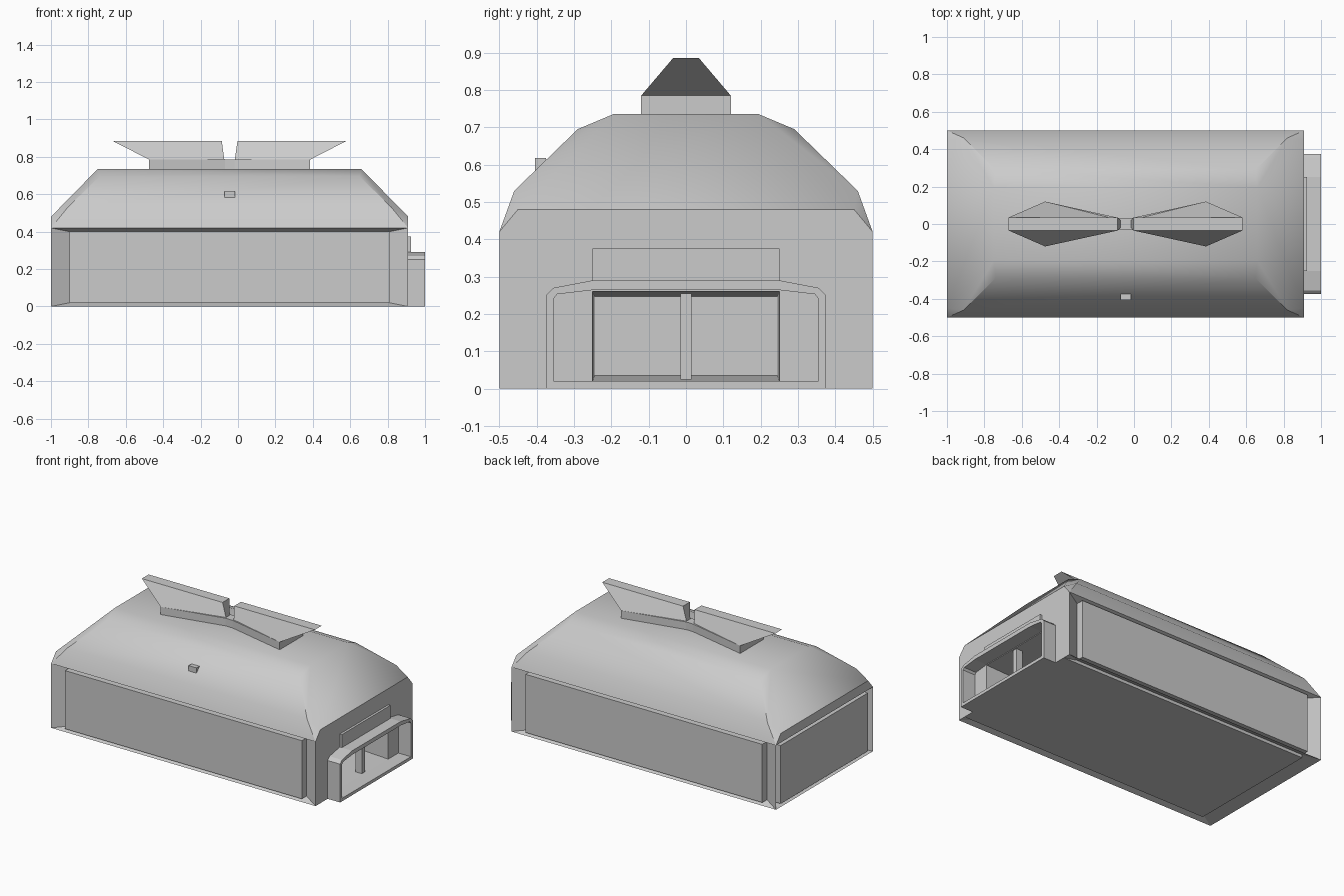
import bpy, bmesh
from mathutils import Vector

if "Cube" in bpy.data.objects:
    bpy.data.objects.remove(bpy.data.objects["Cube"])

X0, X1 = -1.0, 0.91      # hull ends
IX0, IX1 = -0.90, 0.81   # inner box ends


def finish(name, bm, smooth=None):
    bmesh.ops.remove_doubles(bm, verts=bm.verts, dist=1e-5)
    bmesh.ops.recalc_face_normals(bm, faces=bm.faces)
    me = bpy.data.meshes.new(name)
    bm.to_mesh(me)
    bm.free()
    ob = bpy.data.objects.new(name, me)
    bpy.context.collection.objects.link(ob)
    if smooth:
        bpy.context.view_layer.objects.active = ob
        ob.select_set(True)
        bpy.ops.object.shade_smooth_by_angle(angle=smooth)
        ob.select_set(False)
    return ob


def bridge(bm, rings, caps=True):
    """Join successive closed loops of points with quads."""
    loops = [[bm.verts.new(p) for p in r] for r in rings]
    for a, b in zip(loops, loops[1:]):
        n = len(a)
        for i in range(n):
            bm.faces.new((a[i], a[(i + 1) % n], b[(i + 1) % n], b[i]))
    if caps:
        bm.faces.new(loops[0][::-1])
        bm.faces.new(loops[-1])


def box(name, x0, x1, y0, y1, z0, z1):
    bm = bmesh.new()
    bridge(bm, [[(x0, y0, z), (x1, y0, z), (x1, y1, z), (x0, y1, z)] for z in (z0, z1)])
    return finish(name, bm)


def hull(name, pts, smooth=None):
    bm = bmesh.new()
    for p in pts:
        bm.verts.new(p)
    bmesh.ops.convex_hull(bm, input=bm.verts)
    bmesh.ops.dissolve_limit(bm, angle_limit=0.01, verts=bm.verts, edges=bm.edges)
    return finish(name, bm, smooth)


# wall panels standing out from the inner box
for s, n in ((-1, "front"), (1, "back")):
    box(n + "_wall_panel", IX0, IX1, min(s * .45, s * .499), max(s * .45, s * .499), .02, .40)
box("left_wall_panel", -.999, IX0, -.45, .45, .02, .40)
box("floor_panel", IX0, X1, -.45, .45, 0, .02)

# thin fins running from the inner box edges out to the hull edges
bm = bmesh.new()
corner = {}
for i in (0, 1):
    for j in (-1, 1):
        for k in (0, 1):
            corner[i, j, k] = (((IX0, IX1)[i], j * .45, (.02, .40)[k]),
                               ((X0, X1)[i], j * .5, (0, .42)[k]))
keys = list(corner)
for a in keys:
    for b in keys:
        if a < b and sum(p != q for p, q in zip(a, b)) == 1:
            (ai, ao), (bi, bo) = corner[a], corner[b]
            bm.faces.new([bm.verts.new(p) for p in (ai, bi, bo, ao)])
finish("corner_fins", bm)

# gate end wall with a tapering entrance cavity
def rect(x, y, z0, z1):
    return [(x, -y, z0), (x, y, z0), (x, y, z1), (x, -y, z1)]

bm = bmesh.new()
bridge(bm, [rect(X1, .5, 0, .42), rect(X1, .25, .02, .26), rect(.65, .245, .035, .247)], caps=False)
bm.faces.new([bm.verts.new(p) for p in rect(.65, .245, .035, .247)])
finish("gate_end_wall", bm)
box("gate_post", .86, .905, -.015, .015, .025, .255)

# gate surround
def arch(x, half):
    return [(x, y, z) for y, z in half] + [(x, -y, z) for y, z in reversed(half)]

outer = [(.375, 0), (.375, .25), (.355, .27), (.25, .29)]
inner = [(.355, .02), (.355, .24), (.345, .253), (.25, .264)]
bm = bmesh.new()
bridge(bm, [arch(X1, outer), arch(1, outer), arch(1, inner), arch(X1, inner)], caps=False)
finish("gate_surround", bm)
box("gate_lintel", X1 - .01, .925, -.25, .25, .27, .375)

# bulging hipped roof
pts = []
for y, z, l, r in ((.5, .42, X0, X1), (.45, .48, X0, X1), (.46, .53, -.91, .82),
                   (.29, .695, -.74, .65), (.195, .735, -.75, .66)):
    pts += [(x, s * y, z) for x in (l, r) for s in (-1, 1)]
hull("roof", pts, smooth=0.5)
bm = bmesh.new()

# roof crest: two flared wings on tapering plinths, mirrored about the middle
MID = -.045
for s, n in ((-1, "left"), (1, "right")):
    def quad(far, wf, near, wn, z):
        return [(MID + s * far, -wf, z), (MID + s * near, -wn, z),
                (MID + s * near, wn, z), (MID + s * far, wf, z)]
    for part, lo, hi in (("plinth", (.43, .12, .025, .03, .73), (.43, .12, .025, .03, .785)),
                         ("wing", (.43, .12, .028, .02, .785), (.625, .035, .042, .035, .885))):
        b = bmesh.new()
        bridge(b, [quad(*lo), quad(*hi)])
        finish(n + "_crest_" + part, b)
bm.free()
box("crest_link", MID - .03, MID + .03, -.03, .03, .73, .785)

# small vent on the front slope
box("roof_vent", MID - .028, MID + .028, -.405, -.375, .57, .618)
